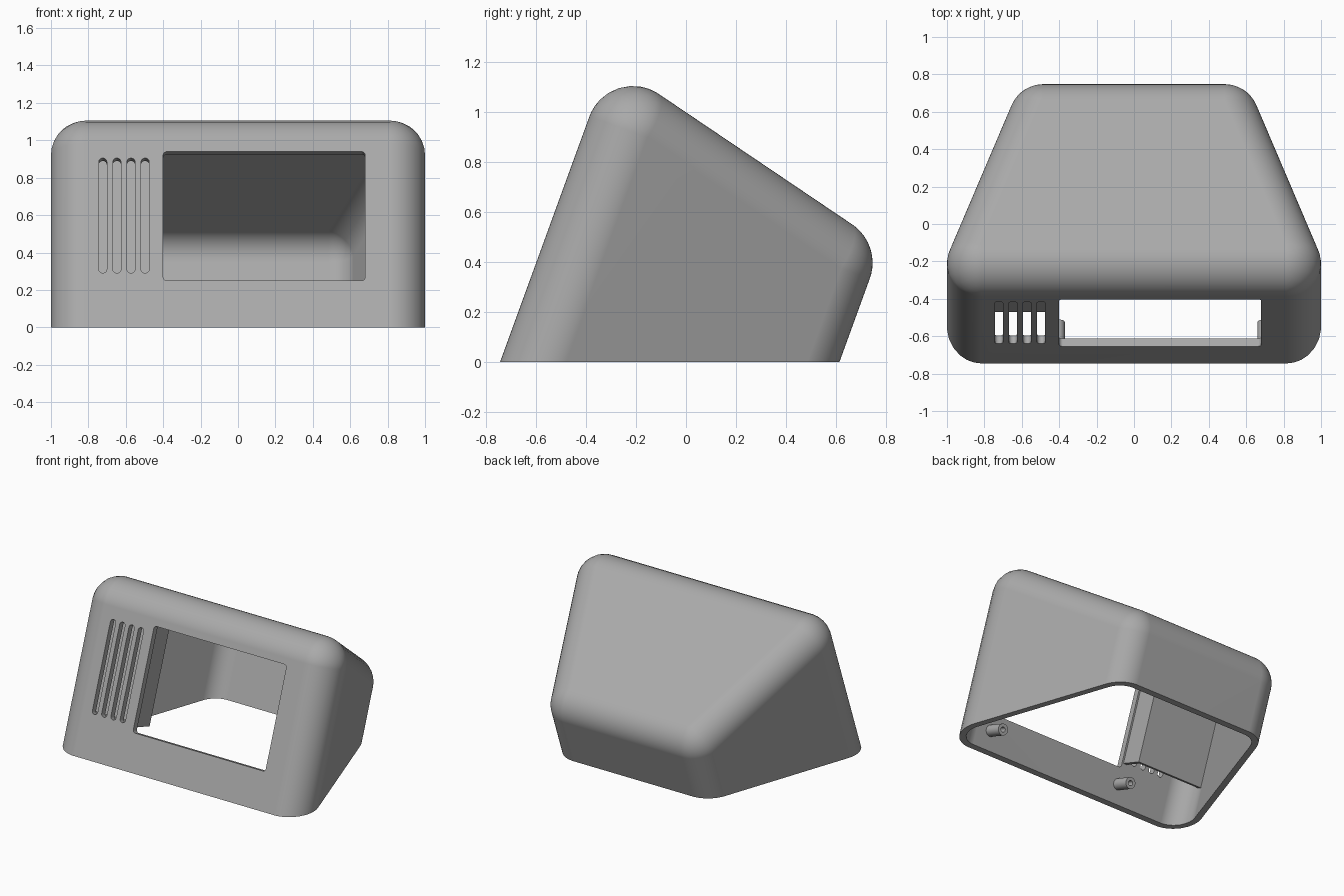
import bpy, bmesh, math
from mathutils import Vector

if "Cube" in bpy.data.objects:
    bpy.data.objects.remove(bpy.data.objects["Cube"])

T = math.radians(20)
TOP = math.radians(34)
U = Vector((0, math.cos(T), -math.sin(T)))   # from the front panel inwards
V = Vector((0, math.sin(T), math.cos(T)))    # up along the front panel
X = Vector((1, 0, 0))
ORIGIN = Vector((0, -0.745, 0))              # front panel at floor level
R, DEPTH, WALL = 0.185, 1.278, 0.045
N_TOP = Vector((0, math.sin(TOP), math.cos(TOP)))

grey = bpy.data.materials.new("grey plastic")
grey.diffuse_color = (0.40, 0.40, 0.40, 1)
grey.use_nodes = True
grey.node_tree.nodes["Principled BSDF"].inputs["Base Color"].default_value = grey.diffuse_color


def P(x, u, v):
    return ORIGIN + X * x + U * u + V * v


def make(name, bm):
    bmesh.ops.recalc_face_normals(bm, faces=bm.faces)
    me = bpy.data.meshes.new(name)
    bm.to_mesh(me)
    bm.free()
    me.materials.append(grey)
    ob = bpy.data.objects.new(name, me)
    bpy.context.collection.objects.link(ob)
    return ob


def smooth(ob):
    bpy.ops.object.select_all(action='DESELECT')
    bpy.context.view_layer.objects.active = ob
    ob.select_set(True)
    bpy.ops.object.shade_smooth_by_angle(angle=math.radians(30))
    w = ob.modifiers.new("even shading", 'WEIGHTED_NORMAL')
    w.keep_sharp = True


def clip(bm, co, no):
    """Remove everything on the side the normal points to and cap the cut."""
    bmesh.ops.bisect_plane(bm, geom=bm.verts[:] + bm.edges[:] + bm.faces[:],
                           plane_co=co, plane_no=no, clear_outer=True, dist=1e-6)
    bmesh.ops.holes_fill(bm, edges=[e for e in bm.edges if e.is_boundary], sides=0)


def body(inset, floor, n=10):
    """Tapered, leaning wedge with rounded edges, cut off at the floor."""
    rad = R - inset
    bm = bmesh.new()
    for sx in (-1, 1):
        n_side = X * sx * math.cos(T) + U * math.sin(T)
        for u, n_end in ((R, -U), (DEPTH - R, U)):
            x = sx * (0.815 - math.tan(T) * (u - R))
            base = P(x, u, 0)
            v = (math.cos(TOP) - R - N_TOP.dot(base)) / N_TOP.dot(V)
            centre = base + V * v
            for i in range(n + 1):
                for j in range(n + 1 - i):
                    k = n - i - j
                    d = (n_end * i + n_side * j + N_TOP * k).normalized()
                    bm.verts.new(centre + d * rad)
                d = (n_end * i + n_side * (n - i)).normalized()
                bm.verts.new(centre - V * 1.6 + d * rad)
    res = bmesh.ops.convex_hull(bm, input=bm.verts[:])
    junk = [g for g in res["geom_interior"] if isinstance(g, bmesh.types.BMVert)]
    bmesh.ops.delete(bm, geom=junk, context='VERTS')
    bmesh.ops.dissolve_limit(bm, angle_limit=math.radians(0.3),
                             verts=bm.verts[:], edges=bm.edges[:])
    clip(bm, (0, 0, floor), (0, 0, -1))
    return bm


def rounded_cutter(name, x0, x1, v0, v1, r, n=6):
    """Rounded rectangle on the front panel, pushed through the wall."""
    bm = bmesh.new()
    pts = []
    corners = ((x1 - r, v1 - r), (x0 + r, v1 - r), (x0 + r, v0 + r), (x1 - r, v0 + r))
    for q, (cx, cv) in enumerate(corners):
        for i in range(n + 1):
            a = math.pi / 2 * (q + i / n)
            pts.append(bm.verts.new(P(cx + r * math.cos(a), -0.05, cv + r * math.sin(a))))
    face = bm.faces.new(pts)
    ext = bmesh.ops.extrude_face_region(bm, geom=[face])
    bmesh.ops.translate(bm, vec=U * 0.17,
                        verts=[g for g in ext["geom"] if isinstance(g, bmesh.types.BMVert)])
    return make(name, bm)


# Hollow housing with the screen window and the vent slots
housing = make("housing", body(0, 0))
cutters = [make("cavity_cutter", body(WALL, -0.1)),
           rounded_cutter("window_cutter", -0.40, 0.68, 0.266, 1.0, 0.02)]
for i in range(4):
    cx = -0.723 + i * 0.0755
    cutters.append(rounded_cutter("slot_cutter", cx - 0.0215, cx + 0.0215, 0.309, 0.963, 0.0212))
for c in cutters:
    m = housing.modifiers.new("cut", 'BOOLEAN')
    m.operation, m.solver, m.object = 'DIFFERENCE', 'EXACT', c
    bpy.context.view_layer.objects.active = housing
    bpy.ops.object.modifier_apply(modifier=m.name)
for c in cutters:
    bpy.data.objects.remove(c)
smooth(housing)


# Baffle behind the slots and the divider beside the window
def inner_panel(name, x0, x1, u0, u1, v0):
    bm = body(0.02, 0)
    clip(bm, P(x0, 0, 0), -X)
    clip(bm, P(x1, 0, 0), X)
    clip(bm, P(0, u0, 0), -U)
    clip(bm, P(0, u1, 0), U)
    clip(bm, P(0, 0, v0), -V)
    return make(name, bm)


inner_panel("baffle", -1.2, -0.412, 0.184, 0.214, 0.30)
inner_panel("divider", -0.44, -0.412, 0.03, 0.184, 0.30)

# Hollow screw posts below the window corners
for x in (-0.41, 0.70):
    bm = bmesh.new()
    n = 24
    profile = ((0.04, 0.03), (0.04, 0.18), (0.018, 0.18), (0.018, 0.06))
    rings = [[bm.verts.new(P(x + r * math.cos(math.tau * i / n), u,
                             0.152 + r * math.sin(math.tau * i / n)))
              for i in range(n)] for r, u in profile]
    for a, b in zip(rings, rings[1:]):
        for i in range(n):
            j = (i + 1) % n
            bm.faces.new((a[i], a[j], b[j], b[i]))
    bm.faces.new(rings[0])
    bm.faces.new(rings[-1])
    smooth(make("screw_post", bm))
